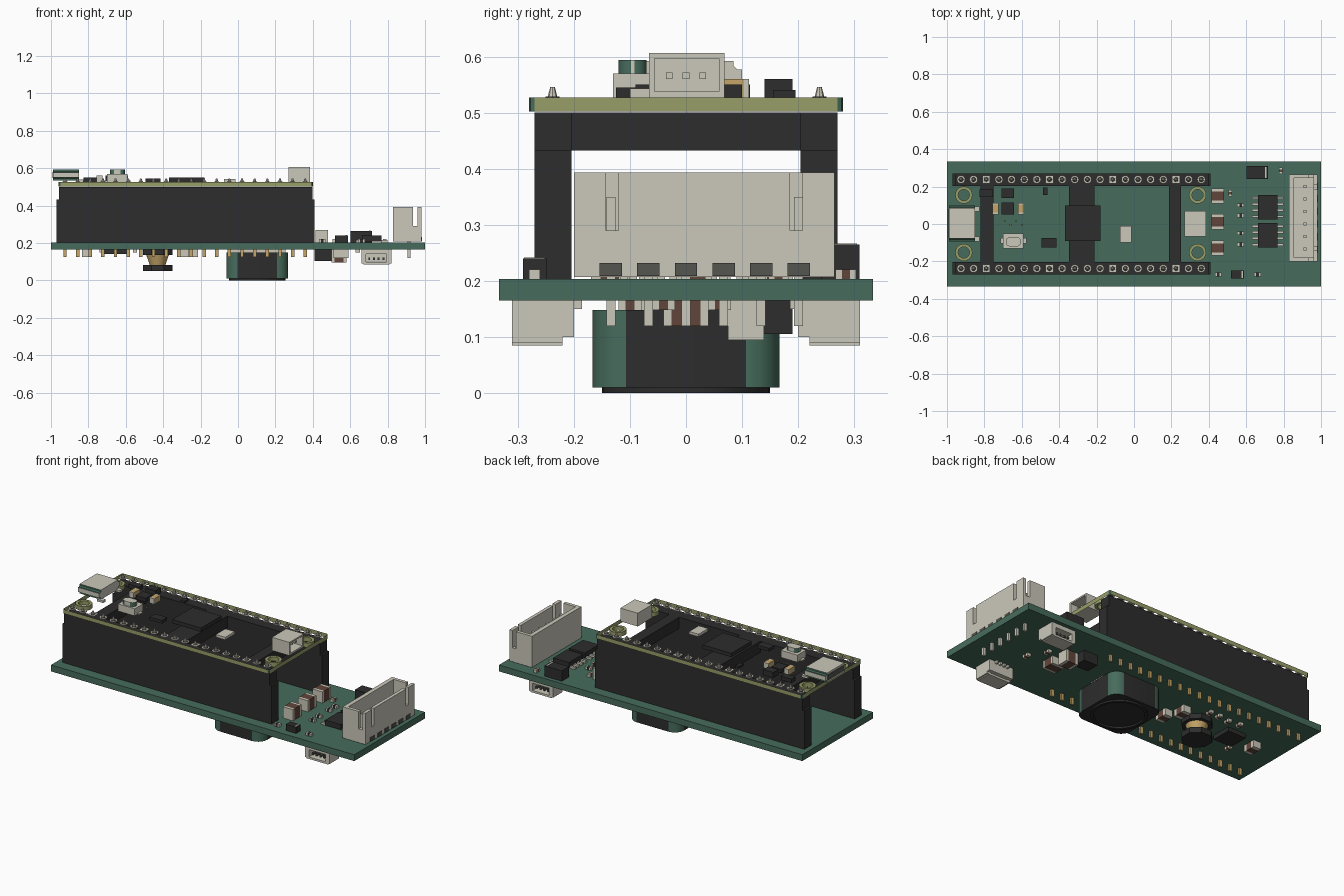
import bpy, bmesh, math
from mathutils import Matrix, Vector

cube = bpy.data.objects.get("Cube")
if cube:
    bpy.data.objects.remove(cube, do_unlink=True)


def material(name, red, green, blue):
    mat = bpy.data.materials.new(name)
    mat.use_nodes = True
    mat.diffuse_color = (red, green, blue, 1)
    mat.node_tree.nodes["Principled BSDF"].inputs["Base Color"].default_value = (red, green, blue, 1)
    return mat


GREEN = material("board green", .062, .15, .107)
OLIVE = material("olive rim", .31, .34, .14)
BLACK = material("black plastic", .026, .026, .026)
WHITE = material("pale metal", .6, .58, .49)
GOLD = material("gold", .56, .38, .14)
BROWN = material("ceramic brown", .12, .06, .042)
GREY = material("dark grey", .09, .09, .08)
MATS = [GREEN, OLIVE, BLACK, WHITE, GOLD, BROWN, GREY]


class Part:
    """Collects simple solids into one named object."""

    def __init__(self, name):
        self.name, self.bm = name, bmesh.new()

    def paint(self, verts, mat):
        for face in {f for v in verts for f in v.link_faces}:
            face.material_index = MATS.index(mat)

    def span(self, mat, xs, ys, zs):
        low, high = (Vector(c) for c in zip(xs, ys, zs))
        place = Matrix.Translation((low + high) / 2) @ Matrix.Diagonal((*(high - low), 1))
        verts = bmesh.ops.create_cube(self.bm, size=1, matrix=place)["verts"]
        self.paint(verts, mat)
        return verts

    def block(self, mat, x, y, wide, deep, zs):
        return self.span(mat, (x - wide / 2, x + wide / 2), (y - deep / 2, y + deep / 2), zs)

    def round(self, mat, x, y, zs, low, high, sides=12, turn=0):
        place = Matrix.Translation((x, y, sum(zs) / 2)) @ Matrix.Rotation(turn, 4, "Z")
        verts = bmesh.ops.create_cone(self.bm, cap_ends=True, segments=sides, radius1=low, radius2=high,
                                      depth=zs[1] - zs[0], matrix=place)["verts"]
        self.paint(verts, mat)

    def tube(self, mat, x, y, zs, inner, outer, sides=24):
        rings = []
        for radius, z in ((inner, zs[0]), (outer, zs[0]), (outer, zs[1]), (inner, zs[1])):
            rings.append([self.bm.verts.new((x + radius * math.cos(a), y + radius * math.sin(a), z))
                          for a in (math.tau * i / sides for i in range(sides))])
        for a, b in zip(rings, rings[1:] + rings[:1]):
            for i in range(sides):
                j = (i + 1) % sides
                self.bm.faces.new((a[i], a[j], b[j], b[i])).material_index = MATS.index(mat)

    def chip(self, mat, x, y, wide, deep, zs, along="x", share=.24):
        """Body with metal end caps along one axis."""
        length = wide if along == "x" else deep
        cap = length * share
        for side in (-1, 1):
            shift = side * (length - cap) / 2
            if along == "x":
                self.block(WHITE, x + shift, y, cap, deep, zs)
            else:
                self.block(WHITE, x, y + shift, wide, cap, zs)
        core = length - 2 * cap
        self.block(mat, x, y, core if along == "x" else wide, deep if along == "x" else core, zs)

    def bevel_upright(self, verts, width, steps):
        edges = {e for v in verts for e in v.link_edges
                 if abs(e.verts[0].co.z - e.verts[1].co.z) > .01}
        bmesh.ops.bevel(self.bm, geom=list(edges), offset=width, segments=steps, affect="EDGES", profile=.5)

    def done(self, smooth=False):
        mesh = bpy.data.meshes.new(self.name)
        for mat in MATS:
            mesh.materials.append(mat)
        self.bm.to_mesh(mesh)
        self.bm.free()
        obj = bpy.data.objects.new(self.name, mesh)
        bpy.context.collection.objects.link(obj)
        if smooth:
            bpy.ops.object.select_all(action="DESELECT")
            obj.select_set(True)
            bpy.context.view_layer.objects.active = obj
            bpy.ops.object.shade_smooth_by_angle(angle=math.radians(35))
        return obj


UNDER, DECK, TOP = .165, .203, .527
PINS = [-.925 + i * .0676 for i in range(20)]

# Carrier board
part = Part("carrier_board")
part.span(GREEN, (-1, 1), (-.333, .333), (UNDER, DECK))
part.done()

# Header sockets, with the narrower pin strips and cross bars above
part = Part("header_sockets")
for side in (-1, 1):
    part.block(BLACK, -.28, side * .237, 1.38, .066, (DECK, .433))
    part.block(BLACK, -.28, side * .237, 1.355, .066, (.433, .5))
for x, wide in ((-.785, .07), (-.28, .135), (.22, .065)):
    part.block(BLACK, x, 0, wide, .41, (.433, .5))
part.done()

# Gold pin tails beneath, solder pads and cones on top
tails, pads = Part("pin_tails"), Part("solder_pads")
for i, x in enumerate(PINS):
    for side in (-1, 1):
        y = side * .238
        tails.block(GOLD, x, y, .018, .012, (.125, DECK + .01))
        if i % 5 == 2:
            pads.block(WHITE, x, y, .042, .042, (TOP - .004, TOP))
        else:
            pads.tube(WHITE, x, y, (TOP - .004, TOP), .013, .022, 12)
        pads.round(GREY, x, y, (TOP - .004, TOP + .002), .014, .012, 8)
        pads.round(WHITE, x, y, (TOP, .546), .009, .004, 8)
tails.done()
pads.done()

# Upper board: an open rim with plated mounting holes
part = Part("upper_board_rim")
verts = part.span(OLIVE, (-.96, .4), (-.28, .28), (.502, TOP))
part.bevel_upright(verts, .01, 2)
bmesh.ops.delete(part.bm, geom=[f for f in part.bm.faces if abs(f.normal.z) > .9], context="FACES_ONLY")
for x in (-.91, .34):
    for y in (-.152, .155):
        part.tube(OLIVE, x, y, (.502, TOP), .03, .046)
part.done()

# Parts on the upper board
part = Part("usb_socket")
verts = part.span(WHITE, (-.99, -.85), (-.093, .1), (.535, .592))
bmesh.ops.bevel(part.bm, geom=list({e for v in verts for e in v.link_edges
                if abs(e.verts[0].co.x - e.verts[1].co.x) > .1}), offset=.015, segments=3, affect="EDGES")
part.span(GREY, (-.993, -.99), (-.075, .08), (.547, .58))
for y in (-.08, .08):
    part.block(WHITE, -.845, y, .04, .025, (TOP, .54))
part.done(True)

part = Part("debug_socket")
part.span(WHITE, (.27, .3), (-.066, .069), (TOP, .606))
for ys, zs in (((-.066, -.056), (TOP, .606)), ((.059, .069), (TOP, .606)),
               ((-.056, .059), (TOP, .538)), ((-.056, .059), (.597, .606))):
    part.span(WHITE, (.3, .385), ys, zs)
for y in (-.03, 0, .03):
    part.block(WHITE, .33, y, .06, .012, (.56, .572))
part.done()

part = Part("push_button")
part.block(WHITE, -.645, -.09, .11, .08, (TOP, .57))
part.block(WHITE, -.645, -.09, .14, .03, (TOP, .535))
cap = part.block(WHITE, -.645, -.095, .08, .05, (.57, .594))
part.bevel_upright(cap, .022, 5)
part.done(True)

part = Part("upper_chips")
part.block(BLACK, -.275, .005, .19, .19, (TOP, .55))
for x, y, wide, deep, top in ((-.675, .165, .065, .05, .56), (-.675, .082, .065, .065, .55),
                             (-.455, -.1, .08, .05, .545), (-.475, .175, .025, .04, .54),
                             (-.79, .165, .07, .04, .55)):
    part.block(BLACK, x, y, wide, deep, (TOP, top))
for x in (-.74, -.605):
    part.chip(GOLD, x, .082, .032, .06, (TOP, .56), "y", .15)
part.block(WHITE, -.045, -.055, .062, .09, (TOP, .543))
for i in range(4):
    part.block(OLIVE, -.69 + i * .03, .015 - i % 2 * .02, .01, .01, (TOP - .003, TOP))
part.done()

# Tall six-way connector with slotted walls
part = Part("tall_connector")
base, slot, peak = DECK + .004, .29, .393
part.span(WHITE, (.83, .98), (-.2, .265), (base, .235))
part.span(WHITE, (.83, .855), (-.2, .265), (.235, peak))
part.span(WHITE, (.96, .98), (-.2, .265), (.235, slot))
for ys in ((-.2, -.143), (-.12, .185), (.208, .265)):
    part.span(WHITE, (.96, .98), ys, (slot, peak))
for ys in ((-.2, -.18), (.245, .265)):
    part.span(WHITE, (.855, .96), ys, (.235, slot))
    part.span(WHITE, (.855, .935), ys, (slot, peak))
for i in range(6):
    y = -.134 + i * .067
    part.block(WHITE, .915, y, .016, .016, (.12, .35))
    part.block(GREY, .981, y, .004, .04, (base + .002, .232))
part.done()

# Two low side sockets under the board, opening outwards
for side, name in ((-1, "front_socket"), (1, "back_socket")):
    part = Part(name)
    def wall(xs, ys, zs, mat=WHITE):
        part.span(mat, xs, sorted(side * y for y in ys), zs)
    wall((.66, .82), (.2, .24), (.1, UNDER))
    wall((.67, .81), (.22, .31), (.085, .097))
    wall((.67, .81), (.24, .31), (.14, UNDER))
    for xs in ((.66, .685), (.795, .82)):
        wall(xs, (.22, .31), (.09, UNDER))
    for i in range(4):
        x = .702 + i * .025
        wall((x - .005, x + .005), (.23, .3), (.11, .122), GREY)
        wall((x - .006, x + .006), (.185, .2), (.15, UNDER))
    part.done()

# Components on the carrier deck
part = Part("deck_components")
for y in (.15, .012, -.128):
    part.chip(BROWN, .448, y, .065, .082, (DECK, .27), "y", .2)
for y in (.09, -.06):
    part.block(BLACK, .715, y, .105, .13, (DECK + .006, .24))
    for i in range(4):
        for side in (-1, 1):
            part.block(WHITE, .715 + side * .067, y - .05 + i * .033, .036, .013, (DECK, .215))
part.block(BLACK, .66, .275, .115, .068, (DECK, .265))
part.block(WHITE, .705, .275, .008, .06, (.265, .267))
part.block(BLACK, .553, -.27, .068, .042, (DECK, .24))
part.block(WHITE, .58, -.27, .008, .038, (.24, .242))
for x, y, way in ((.515, .165, "y"), (.57, .1, "x"), (.57, .045, "x"), (.57, -.05, "x"),
                  (.57, -.11, "x"), (.66, -.27, "x"), (.45, -.27, "x"), (.785, .285, "y")):
    size = (.036, .02) if way == "x" else (.02, .036)
    part.chip(BROWN if way == "y" else BLACK, x, y, *size, (DECK, .22), way, .3)
part.done()

# Large shielded coil underneath
part = Part("large_coil")
body = part.block(BLACK, .103, 0, .33, .334, (.01, .148))
part.bevel_upright(body, .06, 5)
part.tube(BLACK, .103, 0, (0, .01), .135, .15, 32)
part.block(WHITE, .103, 0, .3, .1, (.148, UNDER))
part.done(True)

# Open drum coil underneath
part = Part("drum_coil")
for zs in ((.05, .083), (.135, UNDER)):
    part.round(BLACK, -.43, 0, zs, .085, .085, 8, math.pi / 8)
part.round(GOLD, -.43, 0, (.083, .135), .042, .06, 24)
part.done(True)

# Small components underneath
part = Part("underside_components")
part.chip(BROWN, .54, .107, .08, .065, (.095, UNDER), "x", .2)
part.chip(BROWN, .55, 0, .08, .08, (.12, UNDER), "y", .18)
part.block(BLACK, .455, .15, .09, .08, (.105, UNDER))
part.block(BLACK, -.655, 0, .12, .12, (.14, UNDER))
for x, y in ((-.81, 0), (-.24, -.04), (-.29, .05)):
    part.chip(BROWN, x, y, .05, .08, (.125, UNDER), "y", .25)
for x, y in ((.7, -.04), (.64, .06), (-.42, .12), (-.48, .12), (-.55, .11), (-.55, -.1), (-.62, .12), (-.73, -.1)):
    part.chip(BROWN, x, y, .022, .04, (.148, UNDER), "y", .3)
part.done()
